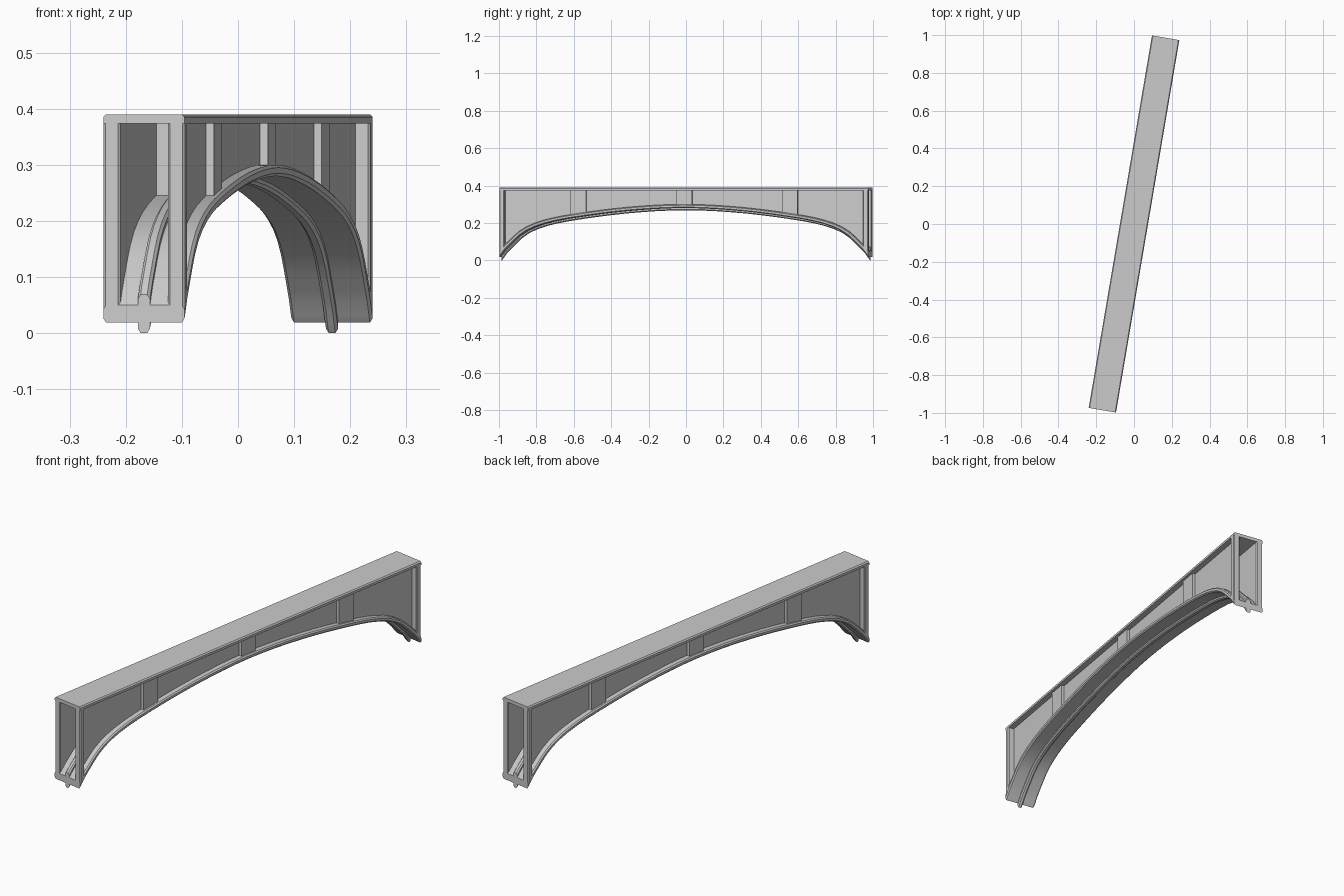
import bpy, bmesh, math

cube = bpy.data.objects.get("Cube")
if cube:
    bpy.data.objects.remove(cube, do_unlink=True)

HALF_LEN, HALF_WID, HEIGHT = 1.0, 0.0735, 0.39
YAW = -math.radians(9.65)

mat = bpy.data.materials.new("concrete_grey")
mat.use_nodes = True
GREY = (0.6, 0.6, 0.6, 1)
mat.diffuse_color = GREY
mat.node_tree.nodes["Principled BSDF"].inputs["Base Color"].default_value = GREY

# Upper line of the arch plate, from crown to springing
RISE = [(0, 0.3), (0.3, 0.285), (0.61, 0.246), (0.77, 0.2125),
        (0.88, 0.165), (0.97, 0.085), (1.0, 0.05)]


def tangent(i):
    if i == 0:
        return 0.0
    a, b = RISE[i - 1], RISE[min(i + 1, len(RISE) - 1)]
    return (b[1] - a[1]) / (b[0] - a[0])


def arch_top(s):
    """Height of the arch plate's top, by Hermite interpolation."""
    s = min(abs(s), HALF_LEN)
    i = max(k for k in range(len(RISE) - 1) if RISE[k][0] <= s)
    (x0, z0), (x1, z1) = RISE[i], RISE[i + 1]
    h = x1 - x0
    t = (s - x0) / h
    return ((1 + 2 * t) * (1 - t) ** 2 * z0 + t * (1 - t) ** 2 * h * tangent(i)
            + t * t * (3 - 2 * t) * z1 + t * t * (t - 1) * h * tangent(i + 1))


def stretch(s):
    """Vertical length of one unit measured square to the arch."""
    e = 0.004
    a, b = max(s - e, -HALF_LEN), min(s + e, HALF_LEN)
    return math.hypot(1, (arch_top(b) - arch_top(a)) / (b - a))


def stations(a, b, n):
    return [a + (b - a) * i / n for i in range(n + 1)]


# Stations crowd towards the steep springings
SPAN = [math.sin(p) for p in stations(-math.pi / 2, math.pi / 2, 40)]


def loft(name, path, section, bevel=0):
    """Join the rings section(s) -> [(u, z)] along the beam."""
    bm = bmesh.new()
    rings = [[bm.verts.new((u, s, z)) for u, z in section(s)] for s in path]
    n = len(rings[0])
    for r0, r1 in zip(rings, rings[1:]):
        for i in range(n):
            j = (i + 1) % n
            bm.faces.new((r0[i], r0[j], r1[j], r1[i]))
    bm.faces.new(rings[0])
    bm.faces.new(rings[-1])
    bmesh.ops.recalc_face_normals(bm, faces=bm.faces)
    mesh = bpy.data.meshes.new(name)
    bm.to_mesh(mesh)
    bm.free()
    mesh.materials.append(mat)
    obj = bpy.data.objects.new(name, mesh)
    bpy.context.collection.objects.link(obj)
    obj.rotation_euler.z = YAW
    if bevel:
        mod = obj.modifiers.new("Chamfer", "BEVEL")
        mod.width, mod.segments = bevel, 1
    return obj


def smooth(obj):
    bpy.ops.object.select_all(action="DESELECT")
    obj.select_set(True)
    bpy.context.view_layer.objects.active = obj
    bpy.ops.object.shade_smooth_by_angle(angle=math.radians(25))


def chamfered(half, low, high, c):
    """Arch-following section with cut corners; low/high are below the top."""
    ring = [(-half + c, low), (half - c, low), (half, low + c), (half, high - c),
            (half - c, high), (-half + c, high), (-half, high - c), (-half, low + c)]
    return lambda s: [(u, arch_top(s) + n * stretch(s)) for u, n in ring]


def wall(u0, u1, top):
    """Upright section standing in the arch plate."""
    def ring(s):
        z = arch_top(s) - 0.01 * stretch(s)
        return [(u0, z), (u1, z), (u1, top), (u0, top)]
    return ring


# Arch plate and the rib along its middle
smooth(loft("arch_plate", SPAN, chamfered(HALF_WID, -0.02, 0, 0.005)))
smooth(loft("arch_rib", SPAN, chamfered(0.011, -0.032, 0.012, 0.005)))

# Top deck with chamfered edges
W, C = HALF_WID, 0.005
loft("deck", [-HALF_LEN, HALF_LEN], lambda s: [
    (-W, 0.374), (W, 0.374), (W, HEIGHT - C), (W - C, HEIGHT),
    (C - W, HEIGHT), (-W, HEIGHT - C)])

# Thin recessed side panels and the corner posts
for side, label in ((1, "left"), (-1, "right")):
    loft(label + "_panel", [s * 0.99 for s in SPAN],
         wall(side * 0.043, side * 0.047, 0.378))
    for end, place in ((-1, "front"), (1, "back")):
        loft(f"{place}_{label}_post", stations(end, end * 0.972, 2),
             wall(side * 0.043, side * W, 0.378), bevel=0.004)

# Cross walls that show as pilasters on both sides
for k, place in ((-1, "front"), (0, "middle"), (1, "back")):
    mid = k * 0.573
    loft(place + "_cross_wall", stations(mid - 0.042, mid + 0.042, 6),
         wall(-0.061, 0.061, 0.378))
